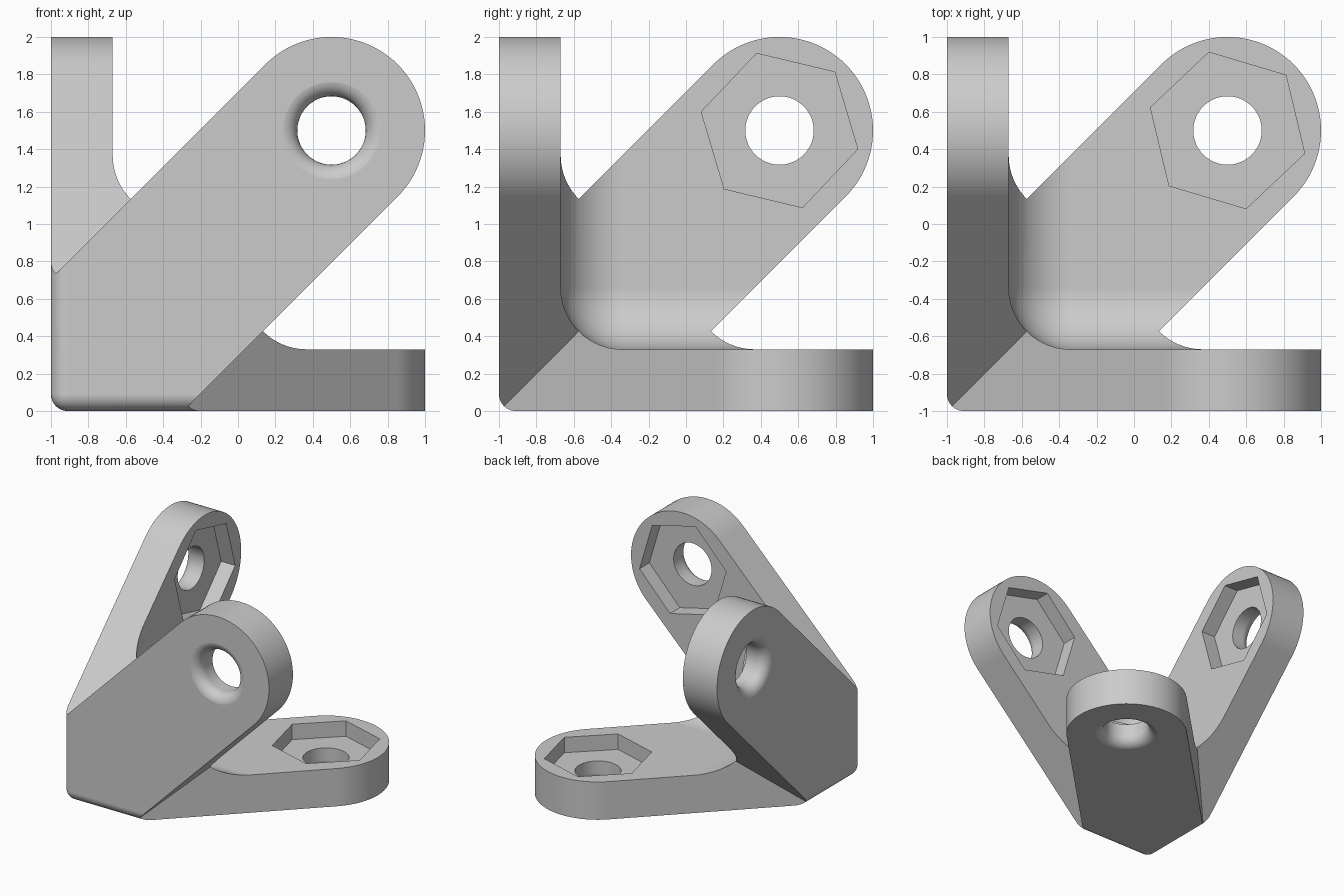
import bpy, bmesh, math
from mathutils import Vector

if "Cube" in bpy.data.objects:
    bpy.data.objects.remove(bpy.data.objects["Cube"])

WALL = 0.33          # plate thickness
FILLET = 0.33        # inner fillet radius
EDGE = 0.09          # outer edge radius
ARM = 0.5            # arm half width
END = 1.5            # hole centre measured from the corner
HOLE = 0.183
NUT = 0.43
NUT_DEPTH = 0.135

# Each plate maps (along, across, depth) to the corner's own axes
PLATES = {
    "front": lambda a, b, d: Vector((a - 1, d - 1, b)),
    "side": lambda a, b, d: Vector((d - 1, a - 1, b)),
    "base": lambda a, b, d: Vector((b - 1, a - 1, d)),
}

grey = bpy.data.materials.new("light_grey")
grey.use_nodes = True
colour = (0.6, 0.6, 0.6, 1)
grey.diffuse_color = colour
grey.node_tree.nodes["Principled BSDF"].inputs["Base Color"].default_value = colour


def finish(bm, name):
    bmesh.ops.recalc_face_normals(bm, faces=bm.faces)
    mesh = bpy.data.meshes.new(name)
    bm.to_mesh(mesh)
    bm.free()
    mesh.materials.append(grey)
    ob = bpy.data.objects.new(name, mesh)
    bpy.context.collection.objects.link(ob)
    return ob


def loft(name, rings, place):
    """Closed solid through rings of (a, b, d) points."""
    bm = bmesh.new()
    loops = [[bm.verts.new(place(*p)) for p in ring] for ring in rings]
    n = len(loops[0])
    for lo, hi in zip(loops, loops[1:]):
        for i in range(n):
            j = (i + 1) % n
            bm.faces.new((lo[i], lo[j], hi[j], hi[i]))
    bm.faces.new(loops[0])
    bm.faces.new(loops[-1])
    return finish(bm, name)


def circle(radius, depth, sides, turn=0.0):
    steps = [turn + math.tau * i / sides for i in range(sides)]
    return [(END + radius * math.cos(t), END + radius * math.sin(t), depth) for t in steps]


def rounded_box(name, low, high, radius, segments):
    bm = bmesh.new()
    bmesh.ops.create_cube(bm, size=high - low)
    bmesh.ops.bevel(bm, geom=bm.edges[:], offset=radius, segments=segments,
                    profile=0.5, affect='EDGES')
    mid = (low + high) / 2
    bmesh.ops.translate(bm, verts=bm.verts, vec=(mid - 1, mid - 1, mid))
    return finish(bm, name)


def combine(target, tool, operation):
    mod = target.modifiers.new("combine", 'BOOLEAN')
    mod.operation = operation
    mod.solver = 'EXACT'
    mod.object = tool
    bpy.context.view_layer.objects.active = target
    bpy.ops.object.modifier_apply(modifier=mod.name)
    bpy.data.objects.remove(tool)


def make_arm(name, place):
    """Round-ended arm running diagonally out past the corner."""
    steps = 48
    outline = []
    for i in range(steps + 1):
        t = -math.pi / 4 + math.pi * i / steps
        outline.append((END + ARM * math.cos(t), END + ARM * math.sin(t)))
    s = ARM * math.sqrt(0.5)
    outline += [(-ARM - s, -ARM + s), (-ARM + s, -ARM - s)]
    return loft(name, [[(a, b, d) for a, b in outline] for d in (-0.2, 0.5)], place)


# Three arms joined at the corner
arms = [make_arm(name + "_arm", place) for name, place in PLATES.items()]
bracket = arms[0]
for arm in arms[1:]:
    combine(bracket, arm, 'UNION')

# Rounded outer corner and filleted inner corner
combine(bracket, rounded_box("outer_corner", 0, 2.5, EDGE, 8), 'INTERSECT')
combine(bracket, rounded_box("inner_cavity", WALL, 3, FILLET, 20), 'DIFFERENCE')

# Bolt holes with rounded mouths, and hexagonal nut pockets
for name, place in PLATES.items():
    rings = [circle(HOLE + EDGE, -0.1, 48)]
    for i in range(8, -1, -1):
        t = math.pi / 2 * i / 8
        rings.append(circle(HOLE + EDGE * (1 - math.cos(t)),
                            EDGE * (1 - math.sin(t)) - 0.001, 48))
    rings.append(circle(HOLE, 0.45, 48))
    combine(bracket, loft(name + "_hole", rings, place), 'DIFFERENCE')
    turn = math.radians(46.6)
    pocket = [circle(NUT, d, 6, turn) for d in (WALL - NUT_DEPTH, 0.6)]
    combine(bracket, loft(name + "_pocket", pocket, place), 'DIFFERENCE')

# Smooth curves with flat faces kept flat
bracket.name = "corner_bracket"
bpy.ops.object.select_all(action='DESELECT')
bracket.select_set(True)
bpy.context.view_layer.objects.active = bracket
bpy.ops.object.shade_smooth_by_angle(angle=math.radians(30))
weighted = bracket.modifiers.new("flat_normals", 'WEIGHTED_NORMAL')
weighted.keep_sharp = True
